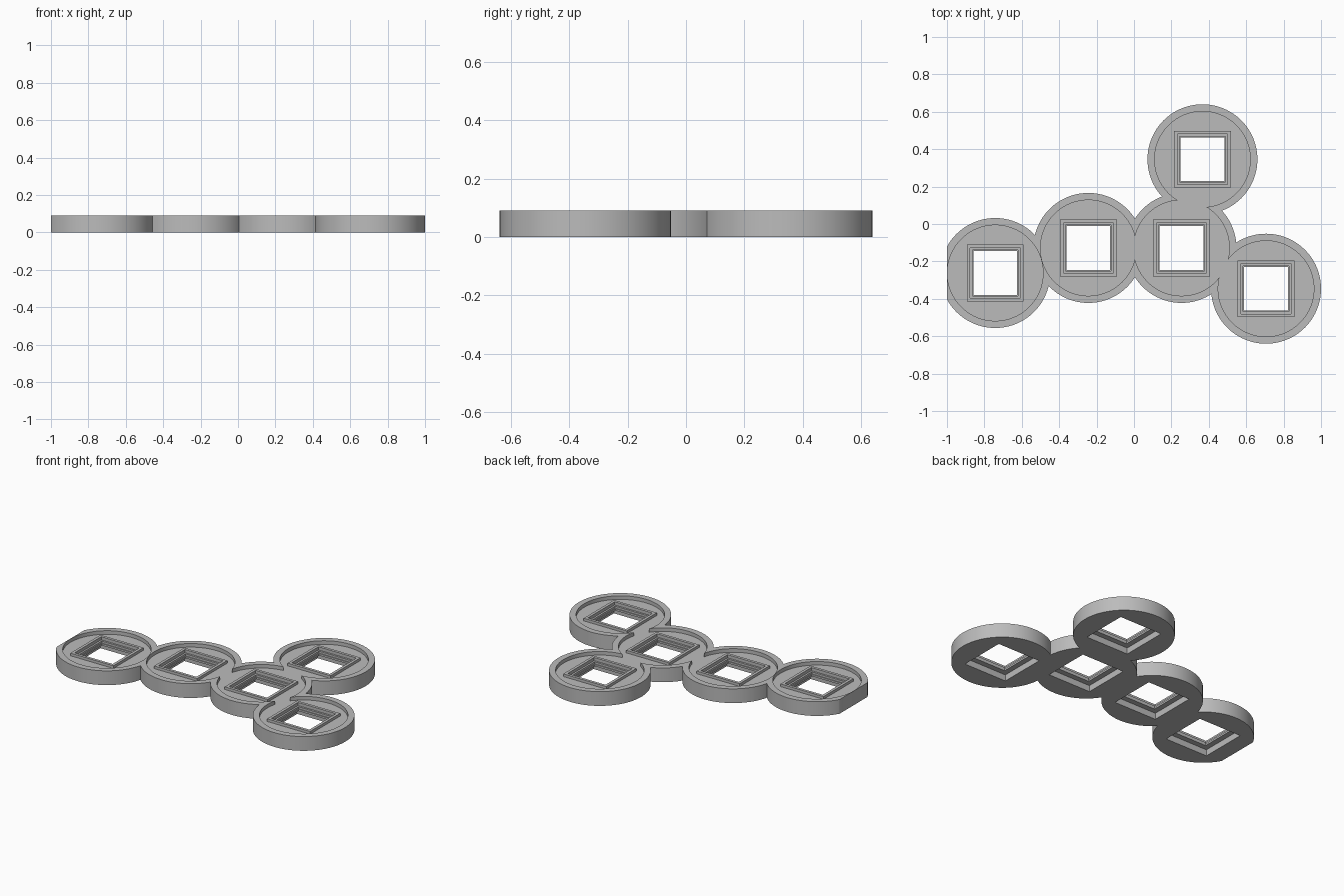
import bpy, bmesh, math
from mathutils import Matrix, Vector

cube = bpy.data.objects.get("Cube")
if cube:
    bpy.data.objects.remove(cube, do_unlink=True)

HEIGHT, FLOOR = 0.091, 0.068
OUTER, RECESS, SOCKET = 0.294, 0.256, 0.152
CENTRES = [(-0.742, -0.262), (-0.244, -0.128), (0.254, -0.128),
           (0.366, 0.346), (0.706, -0.346)]

grey = bpy.data.materials.new("Neutral grey")
grey.use_nodes = True
grey.diffuse_color = (0.5, 0.5, 0.5, 1)
grey.node_tree.nodes["Principled BSDF"].inputs["Base Color"].default_value = (0.5, 0.5, 0.5, 1)


def make_object(name, bm):
    bmesh.ops.recalc_face_normals(bm, faces=bm.faces)
    mesh = bpy.data.meshes.new(name)
    bm.to_mesh(mesh)
    bm.free()
    mesh.materials.append(grey)
    obj = bpy.data.objects.new(name, mesh)
    bpy.context.collection.objects.link(obj)
    return obj


def disc(name, centre, radius, low, high):
    bm = bmesh.new()
    bmesh.ops.create_cone(bm, cap_ends=True, segments=96, radius1=radius, radius2=radius,
                          depth=high - low,
                          matrix=Matrix.Translation((*centre, (low + high) / 2)))
    return make_object(name, bm)


def block(name, centre, half):
    bm = bmesh.new()
    bmesh.ops.create_cube(bm, size=2 * half, matrix=Matrix.Translation((*centre, 0)))
    return make_object(name, bm)


def square_ring(name, centre, profile):
    """Sweep a closed (half width, z) profile around a square."""
    bm = bmesh.new()
    corners = [(1, 1), (-1, 1), (-1, -1), (1, -1)]
    rings = [[bm.verts.new((centre[0] + sx * h, centre[1] + sy * h, z)) for h, z in profile]
             for sx, sy in corners]
    n = len(profile)
    for i in range(4):
        a, b = rings[i], rings[(i + 1) % 4]
        for j in range(n):
            k = (j + 1) % n
            bm.faces.new((a[j], a[k], b[k], b[j]))
    return make_object(name, bm)


def combine(target, tool, operation):
    mod = target.modifiers.new("Boolean", "BOOLEAN")
    mod.operation, mod.solver, mod.object = operation, "EXACT", tool
    with bpy.context.temp_override(object=target, active_object=target):
        bpy.ops.object.modifier_apply(modifier=mod.name)
    bpy.data.objects.remove(tool, do_unlink=True)


# Linked discs merged into one tray
body = disc("linked_disc_body", CENTRES[0], OUTER, 0, HEIGHT)
for c in CENTRES[1:]:
    combine(body, disc("disc", c, OUTER, 0, HEIGHT), "UNION")

# Flat end on the outermost disc
combine(body, block("end_cutter", (-1.5, 0), 0.5), "DIFFERENCE")

# Round recesses and square sockets
for c in CENTRES:
    combine(body, disc("recess_cutter", c, RECESS, FLOOR, HEIGHT + 0.1), "DIFFERENCE")
for c in CENTRES:
    combine(body, block("socket_cutter", c, SOCKET), "DIFFERENCE")

# Stepped square frames standing in the sockets
steps = [(SOCKET, 0.085), (0.134, 0.085), (0.134, 0.065), (0.122, 0.065),
         (0.122, 0.052), (0.117, 0.052), (0.117, 0.04), (SOCKET, 0.04)]
for i, c in enumerate(CENTRES):
    square_ring(f"square_frame_{i + 1}", c, steps)

# Smooth round walls, sharp corners
bpy.ops.object.select_all(action="DESELECT")
body.select_set(True)
bpy.context.view_layer.objects.active = body
bpy.ops.object.shade_smooth_by_angle(angle=math.radians(30))
